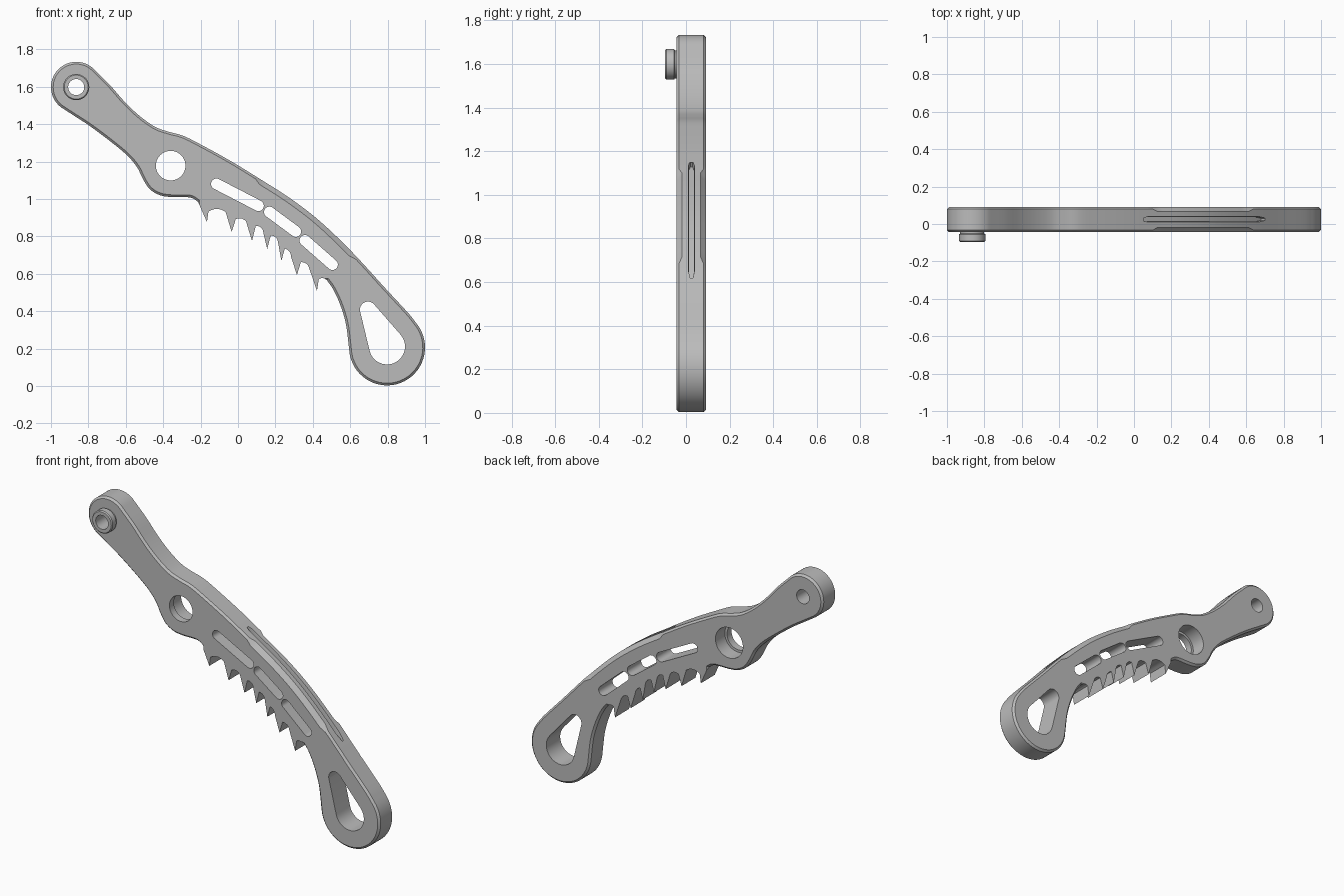
import bpy, bmesh, math
from mathutils import Vector

if "Cube" in bpy.data.objects:
    bpy.data.objects.remove(bpy.data.objects["Cube"])

FRONT, BACK = -0.044, 0.092          # body faces along y
CHAMFER, WIDE_CHAMFER = 0.012, 0.026

steel = bpy.data.materials.new("plain grey")
steel.diffuse_color = (0.5, 0.5, 0.5, 1)
steel.use_nodes = True
steel.node_tree.nodes["Principled BSDF"].inputs["Base Color"].default_value = steel.diffuse_color


def arc(cx, cz, r, a0, a1, n=32):
    return [Vector((cx + r * math.cos(math.radians(a0 + (a1 - a0) * i / n)),
                    cz + r * math.sin(math.radians(a0 + (a1 - a0) * i / n))))
            for i in range(n + 1)]


def spline(pts, n=6):
    """Catmull-Rom curve through the points."""
    p = [Vector(q) for q in pts]
    p = [2 * p[0] - p[1]] + p + [2 * p[-1] - p[-2]]
    out = []
    for a, b, c, d in zip(p, p[1:], p[2:], p[3:]):
        for i in range(n):
            t = i / n
            out.append(0.5 * (2 * b + (c - a) * t + (2 * a - 5 * b + 4 * c - d) * t * t
                              + (3 * b - a - 3 * c + d) * t ** 3))
    return out + [p[-2]]


def hull(c1, r1, c2, r2):
    """Outline wrapped round two circles: slot or teardrop."""
    v = Vector(c2) - Vector(c1)
    d = math.degrees(math.atan2(v.y, v.x))
    a = math.degrees(math.acos((r1 - r2) / v.length))
    return arc(*c2, r2, d - a, d + a, 20) + arc(*c1, r1, d + a, d + 360 - a, 20)


def loft(name, rings, caps=True, wrap=False):
    """Skin closed rings of 3D points into one mesh object."""
    bm = bmesh.new()
    vs = [[bm.verts.new(p) for p in ring] for ring in rings]
    pairs = list(zip(vs, vs[1:])) + ([(vs[-1], vs[0])] if wrap else [])
    for r0, r1 in pairs:
        for i in range(len(r0)):
            j = (i + 1) % len(r0)
            bm.faces.new((r0[i], r0[j], r1[j], r1[i]))
    if caps:
        bm.faces.new(vs[0])
        bm.faces.new(vs[-1])
    bmesh.ops.remove_doubles(bm, verts=bm.verts, dist=1e-5)
    bmesh.ops.recalc_face_normals(bm, faces=bm.faces)
    me = bpy.data.meshes.new(name)
    bm.to_mesh(me)
    bm.free()
    me.materials.append(steel)
    ob = bpy.data.objects.new(name, me)
    bpy.context.collection.objects.link(ob)
    return ob


def prism(name, poly, y0, y1):
    return loft(name, [[(p[0], y, p[1]) for p in poly] for y in (y0, y1)])


# Outline, clockwise: head, upper edge, handle end, inner edge, teeth, pivot underside
head = arc(-0.865, 1.598, 0.135, 234, 43)
end = arc(0.797, 0.206, 0.203, 38, -177)
upper = spline([head[-1], (-0.684, 1.608), (-0.604, 1.517), (-0.524, 1.442), (-0.444, 1.386),
                (-0.374, 1.36), (-0.294, 1.338), (-0.203, 1.293), (-0.043, 1.205),
                (0.128, 1.10), (0.278, 1.004), (0.438, 0.881), (0.61, 0.716),
                (0.786, 0.524), (0.91, 0.39), end[0]])
inner = spline([end[-1], (0.577, 0.331), (0.545, 0.438), (0.508, 0.518), (0.474, 0.567)])
under = spline([(-0.214, 0.985), (-0.257, 1.008), (-0.353, 1.01), (-0.417, 1.02), (-0.471, 1.052),
                (-0.508, 1.106), (-0.54, 1.17), (-0.594, 1.234), (-0.684, 1.309),
                (-0.791, 1.389), (-0.872, 1.442), head[0]])

# Each tooth: root, tip, foot of the steep flank; a rounded gap joins it to the next
TEETH = [((-0.205, 0.965), (-0.166, 0.876), (-0.158, 0.932)),
         ((-0.066, 0.930), (-0.034, 0.823), (-0.012, 0.892)),
         ((0.043, 0.880), (0.075, 0.775), (0.095, 0.855)),
         ((0.132, 0.835), (0.156, 0.732), (0.175, 0.805)),
         ((0.213, 0.775), (0.232, 0.668), (0.250, 0.735)),
         ((0.284, 0.690), (0.315, 0.593), (0.336, 0.662)),
         ((0.379, 0.635), (0.422, 0.507), (0.432, 0.571))]
teeth = []
for i, (root, tip, foot) in enumerate(TEETH):
    a = Vector(foot)
    b = Vector(TEETH[i + 1][0]) if i < 6 else Vector((0.472, 0.569))
    side = Vector((a.y - b.y, b.x - a.x))
    teeth += [Vector(root), Vector(tip), a]
    teeth += [a.lerp(b, t) + side * 0.7 * t * (1 - t) for t in (0.15, 0.35, 0.6, 0.8)]
teeth.reverse()

outline = [(p, CHAMFER) for p in head]
outline += [(p, WIDE_CHAMFER if 0.128 <= p.x <= 0.62 else CHAMFER) for p in upper[1:]]
outline += [(p, CHAMFER) for p in end[1:] + inner[1:]]
outline += [(p, 0) for p in teeth]
outline += [(p, CHAMFER) for p in under[:-1]]


def inward(pts, i):
    d0 = (pts[i] - pts[i - 1]).normalized()
    d1 = (pts[(i + 1) % len(pts)] - pts[i]).normalized()
    d = (d0 + d1).normalized()
    return Vector((d.y, -d.x))


# Body with chamfered rim, sharp at the teeth
pts = [p for p, c in outline]
rings = [[], [], [], []]
for i, (p, c) in enumerate(outline):
    q = p + inward(pts, i) * c
    rings[0].append((q.x, FRONT, q.y))
    rings[1].append((p.x, FRONT + c, p.y))
    rings[2].append((p.x, BACK - c, p.y))
    rings[3].append((q.x, BACK, q.y))
body = loft("toothed_lever_body", rings)

# Cutters: pin hole, stepped pivot hole, three slots, teardrop opening
cutters = [prism("pin_hole_cutter", arc(-0.865, 1.598, 0.043, 0, 360, 40)[:-1], -0.2, 0.2),
           prism("pivot_hole_cutter", arc(-0.36, 1.178, 0.079, 0, 360, 56)[:-1], -0.2, 0.2),
           prism("pivot_recess_cutter", arc(-0.36, 1.178, 0.094, 0, 360, 56)[:-1], 0.0, 0.2),
           prism("teardrop_cutter", hull((0.797, 0.211), 0.096, (0.695, 0.408), 0.043), -0.2, 0.2)]
for a, b in (((-0.115, 1.08), (0.109, 0.964)),
             ((0.168, 0.930), (0.309, 0.826)),
             ((0.358, 0.778), (0.505, 0.649))):
    cutters.append(prism("slot_cutter", hull(a, 0.029, b, 0.029), -0.2, 0.2))

# Groove along the upper edge, tapered in section and rounded at the ends
ids = [i for i, p in enumerate(upper) if 0.035 <= p.x <= 0.715]
sections = []
for i in ids:
    n = inward(upper, i)
    w = 0.008 if i in (ids[0], ids[-1]) else 0.019
    top, mid, low = upper[i] - n * 0.02, upper[i] + n * 0.008, upper[i] + n * 0.03
    sections.append([(q.x, 0.025 + s, q.y) for q, s in
                     ((top, -w), (top, w), (mid, w * 0.65), (low, w * 0.65),
                      (low, -w * 0.65), (mid, -w * 0.65))])
cutters.append(loft("groove_cutter", sections))

bpy.context.view_layer.objects.active = body
for cutter in cutters:
    cutter.hide_render = True
    mod = body.modifiers.new("cut", 'BOOLEAN')
    mod.operation, mod.solver, mod.object = 'DIFFERENCE', 'EXACT', cutter
    bpy.ops.object.modifier_apply(modifier=mod.name)
    bpy.data.objects.remove(cutter, do_unlink=True)

# Hollow pin boss on the front of the head
profile = [(0.043, FRONT), (0.043, -0.096), (0.064, -0.096), (0.070, -0.090),
           (0.070, -0.055), (0.064, -0.050), (0.064, FRONT)]
boss = loft("pin_boss", [[(p.x, y, p.y) for p in arc(-0.865, 1.598, r, 0, 360, 40)[:-1]]
                         for r, y in profile], caps=False)

for ob in (body, boss):
    bpy.ops.object.select_all(action='DESELECT')
    ob.select_set(True)
    bpy.context.view_layer.objects.active = ob
    bpy.ops.object.shade_smooth_by_angle(angle=math.radians(28))
